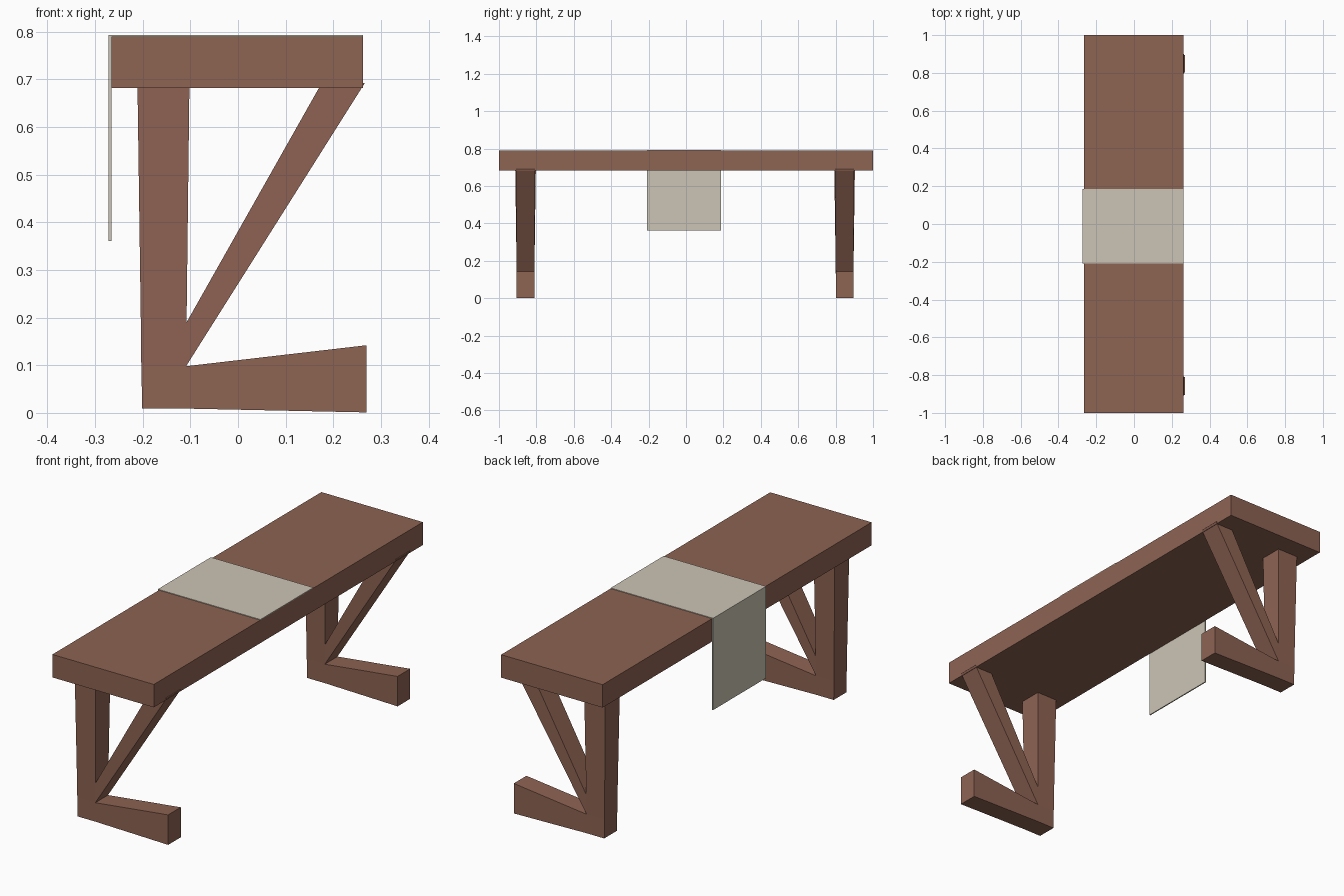
import bpy, bmesh

if "Cube" in bpy.data.objects:
    bpy.data.objects.remove(bpy.data.objects["Cube"])


def material(name, rgb):
    m = bpy.data.materials.new(name)
    m.diffuse_color = (*rgb, 1)
    m.use_nodes = True
    m.node_tree.nodes["Principled BSDF"].inputs["Base Color"].default_value = m.diffuse_color
    return m


WOOD = material("brown_wood", (0.27, 0.125, 0.086))
CLOTH = material("beige_cloth", (0.60, 0.56, 0.46))


def slab(name, points, quads, y, mat):
    """Solid from side-profile quads; points are (x, z, half width in y)."""
    bm = bmesh.new()
    near = [bm.verts.new((x, y - w, z)) for x, z, w in points]
    far = [bm.verts.new((x, y + w, z)) for x, z, w in points]
    edges = [(q[i], q[(i + 1) % len(q)]) for q in quads for i in range(len(q))]
    for q in quads:
        bm.faces.new([near[i] for i in q])
        bm.faces.new([far[i] for i in reversed(q)])
    # close the rim along the outline only
    for a, b in edges:
        if (b, a) not in edges:
            bm.faces.new((near[b], near[a], far[a], far[b]))
    bmesh.ops.recalc_face_normals(bm, faces=bm.faces)
    me = bpy.data.meshes.new(name)
    bm.to_mesh(me)
    bm.free()
    me.materials.append(mat)
    ob = bpy.data.objects.new(name, me)
    bpy.context.collection.objects.link(ob)
    return ob


# Table top
slab("table_top",
     [(-0.266, 0.682, 1), (0.262, 0.682, 1), (0.262, 0.790, 1), (-0.266, 0.790, 1)],
     [(0, 1, 2, 3)], 0, WOOD)

# Legs: post, foot and diagonal brace growing out of one corner block
W = 0.047
leg = [(-0.201, 0.009, W), (-0.107, 0.009, W),        # post bottom
       (-0.109, 0.098, W), (-0.203, 0.098, W),        # top of foot joint
       (-0.108, 0.190, 0.048), (-0.204, 0.190, 0.048),  # top of brace joint
       (-0.102, 0.686, 0.055), (-0.211, 0.686, 0.055),  # post top
       (0.270, 0.001, W), (0.270, 0.142, W),          # foot end
       (0.266, 0.692, 0.051), (0.180, 0.700, 0.051)]  # brace end
quads = [(0, 1, 2, 3), (3, 2, 4, 5), (5, 4, 6, 7), (1, 8, 9, 2), (2, 10, 11, 4)]
for name, y in (("front_leg", -0.858), ("back_leg", 0.848)):
    slab(name, leg, quads, y, WOOD)

# Runner cloth lying over the top and hanging down the left side
H = 0.197
runner = [(-0.2715, 0.361, H), (-0.266, 0.361, H), (-0.266, 0.790, H),
          (0.262, 0.790, H), (0.262, 0.793, H), (-0.2715, 0.793, H)]
slab("runner_cloth", runner, [(0, 1, 2, 5), (2, 3, 4, 5)], -0.011, CLOTH)
